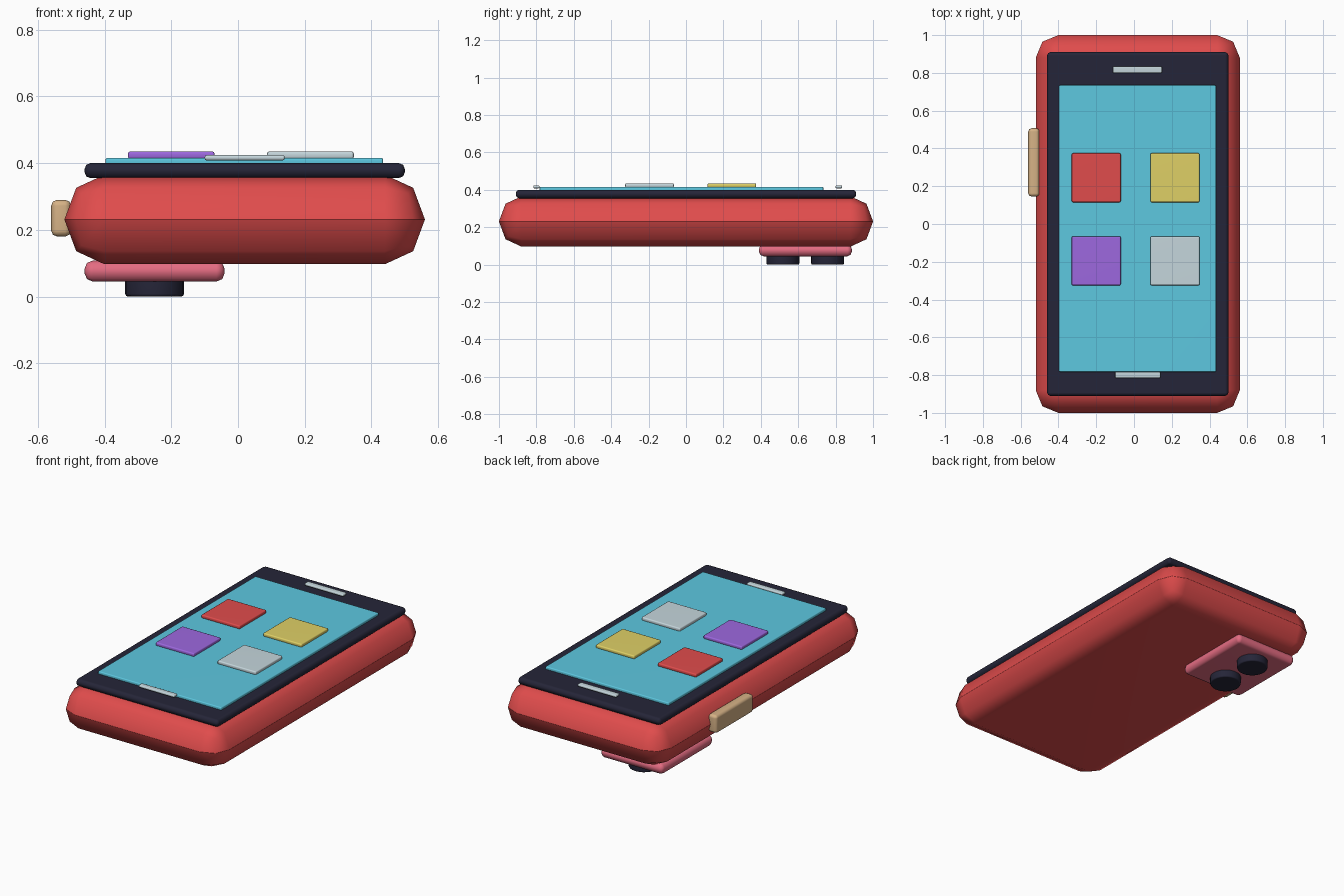
import bpy, bmesh, math
from mathutils import Matrix, Vector

if "Cube" in bpy.data.objects:
    bpy.data.objects.remove(bpy.data.objects["Cube"])


def mat(name, r, g, b):
    m = bpy.data.materials.new(name)
    lin = [((c / 255 + 0.055) / 1.055) ** 2.4 for c in (r, g, b)]
    m.diffuse_color = (*lin, 1)
    m.use_nodes = True
    m.node_tree.nodes["Principled BSDF"].inputs["Base Color"].default_value = m.diffuse_color
    return m


RED = mat("red", 224, 76, 76)
DARK = mat("dark navy", 37, 37, 56)
CYAN = mat("screen cyan", 93, 200, 224)
YELLOW = mat("yellow", 223, 208, 102)
PURPLE = mat("purple", 157, 104, 223)
SILVER = mat("silver", 197, 214, 220)
TAN = mat("tan", 214, 178, 134)
PINK = mat("pink", 228, 108, 130)


def finish(bm, name, material, smooth=50):
    me = bpy.data.meshes.new(name)
    bm.to_mesh(me)
    bm.free()
    me.materials.append(material)
    ob = bpy.data.objects.new(name, me)
    bpy.context.collection.objects.link(ob)
    bpy.ops.object.select_all(action='DESELECT')
    ob.select_set(True)
    bpy.context.view_layer.objects.active = ob
    bpy.ops.object.shade_smooth_by_angle(angle=math.radians(smooth))
    w = ob.modifiers.new("weighted", 'WEIGHTED_NORMAL')
    w.keep_sharp = True
    return ob


def box(name, x, y, z, bevel, material, zscale=1.0):
    """Bevelled box from axis ranges; zscale stretches the rounding in height."""
    size = Vector((x[1] - x[0], y[1] - y[0], (z[1] - z[0]) / zscale))
    mid = Vector((sum(x) / 2, sum(y) / 2, sum(z) / 2))
    bm = bmesh.new()
    bmesh.ops.create_cube(bm, size=1)
    bmesh.ops.scale(bm, vec=size, verts=bm.verts)
    bmesh.ops.bevel(bm, geom=bm.edges[:], offset=bevel, segments=2,
                    profile=0.5, affect='EDGES', clamp_overlap=True)
    bmesh.ops.scale(bm, vec=(1, 1, zscale), verts=bm.verts)
    bmesh.ops.translate(bm, vec=mid, verts=bm.verts)
    return finish(bm, name, material)


# case, bezel and screen
box("body", (-0.52, 0.56), (-1, 1), (0.097, 0.365), 0.1195, RED, 0.268 / 0.24)
box("bezel", (-0.46, 0.50), (-0.91, 0.91), (0.355, 0.40), 0.018, DARK)
box("screen", (-0.397, 0.435), (-0.783, 0.735), (0.392, 0.416), 0.006, CYAN)

# app icons
for name, x, y, m in (("red_icon", -0.20, 0.245, RED),
                      ("yellow_icon", 0.217, 0.245, YELLOW),
                      ("purple_icon", -0.20, -0.195, PURPLE),
                      ("silver_icon", 0.217, -0.195, SILVER)):
    box(name, (x - 0.13, x + 0.13), (y - 0.13, y + 0.13), (0.412, 0.435), 0.007, m)

# speaker and home bar
box("speaker", (-0.112, 0.148), (0.799, 0.835), (0.408, 0.424), 0.006, SILVER)
box("home_bar", (-0.10, 0.14), (-0.816, -0.783), (0.408, 0.424), 0.006, SILVER)

# side button
box("side_button", (-0.56, -0.50), (0.145, 0.507), (0.18, 0.29), 0.018, TAN)

# rear camera plate and its two lenses
box("camera_plate", (-0.46, -0.04), (0.39, 0.887), (0.045, 0.108), 0.025, PINK)
for i, y in enumerate((0.518, 0.757)):
    bm = bmesh.new()
    bmesh.ops.create_cone(bm, cap_ends=True, segments=24, radius1=0.088,
                          radius2=0.088, depth=0.06,
                          matrix=Matrix.Translation((-0.25, y, 0.03)))
    rims = [e for e in bm.edges if abs(e.verts[0].co.z - e.verts[1].co.z) < 1e-5]
    bmesh.ops.bevel(bm, geom=rims, offset=0.008, segments=2, profile=0.5,
                    affect='EDGES')
    finish(bm, f"camera_lens_{i + 1}", DARK)
